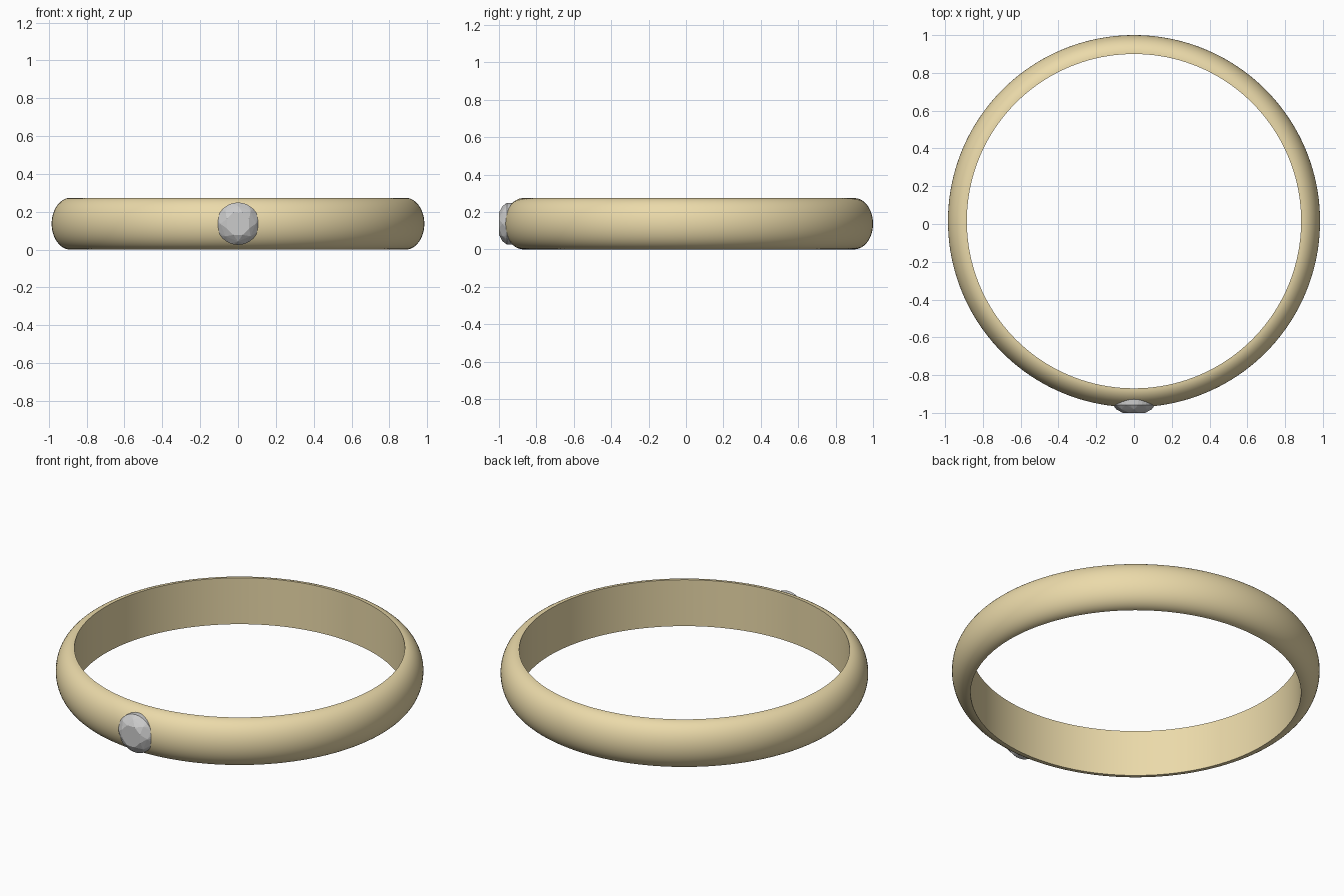
import bpy, bmesh
from math import sin, cos, pi

if "Cube" in bpy.data.objects:
    bpy.data.objects.remove(bpy.data.objects["Cube"])

MID_Z = 0.137      # mid height of the band
CENTRE_Y = 0.015   # axis of the band


def mesh_object(name, bm):
    bmesh.ops.recalc_face_normals(bm, faces=bm.faces)
    mesh = bpy.data.meshes.new(name)
    bm.to_mesh(mesh)
    bm.free()
    obj = bpy.data.objects.new(name, mesh)
    bpy.context.collection.objects.link(obj)
    return obj


# Band: D-shaped section (flat inside, half ellipse outside) swept round z
bm = bmesh.new()
arc = 24
section = [(0.885 + 0.1 * sin(pi * i / arc), MID_Z - MID_Z * cos(pi * i / arc))
           for i in range(arc + 1)]
verts = [bm.verts.new((r, 0, z)) for r, z in section]
edges = [bm.edges.new((verts[i], verts[(i + 1) % len(verts)])) for i in range(len(verts))]
bmesh.ops.spin(bm, geom=verts + edges, axis=(0, 0, 1), cent=(0, 0, 0),
               angle=2 * pi, steps=160, use_merge=True)
bmesh.ops.remove_doubles(bm, verts=bm.verts, dist=1e-5)
band = mesh_object("ring_band", bm)
band.location.y = CENTRE_Y
gold = bpy.data.materials.new("gold")
gold.diffuse_color = (0.83, 0.70, 0.40, 1)
gold.use_nodes = True
gold.node_tree.nodes["Principled BSDF"].inputs["Base Color"].default_value = gold.diffuse_color
band.data.materials.append(gold)
bpy.context.view_layer.objects.active = band
band.select_set(True)
bpy.ops.object.shade_smooth_by_angle(angle=0.6)

# Gem: brilliant cut facing -y, as the hull of stacked rings
# (sides, radius, y, turn in steps)
layers = [(8, 0.064, -1.0, 0.5),      # table
          (8, 0.094, -0.981, 0.0),    # kite facet corners
          (32, 0.112, -0.957, 0.0),   # girdle front
          (32, 0.112, -0.928, 0.0),   # girdle back
          (8, 0.055, -0.888, 0.0)]    # pavilion, sunk in the band
bm = bmesh.new()
for sides, radius, y, turn in layers:
    for i in range(sides):
        a = 2 * pi * (i + turn) / sides
        bm.verts.new((radius * cos(a), y, MID_Z + radius * sin(a)))
bmesh.ops.convex_hull(bm, input=bm.verts)
bmesh.ops.dissolve_limit(bm, angle_limit=0.01, verts=bm.verts, edges=bm.edges)
mesh_object("gem", bm)
